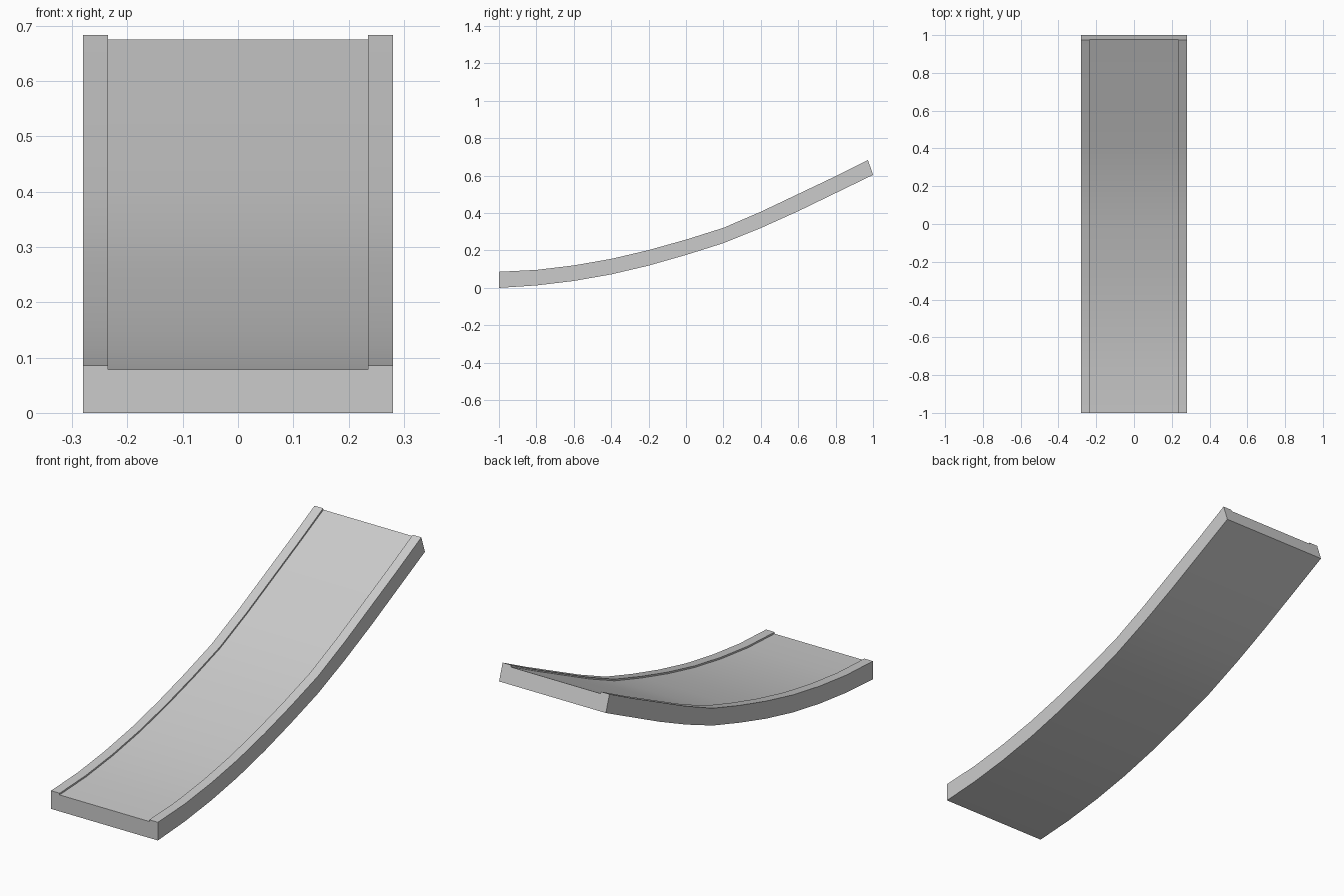
import bpy, bmesh

if "Cube" in bpy.data.objects:
    bpy.data.objects.remove(bpy.data.objects["Cube"])

# Side profile stations: (y, z) along the underside and along the rim top
bottom = [(-1, 0), (-.8, .013), (-.6, .037), (-.4, .072), (-.2, .119), (0, .176),
          (.2, .239), (.4, .32), (.6, .41), (.8, .507), (1, .604)]
top = [(-1, .086), (-.8, .096), (-.6, .12), (-.4, .155), (-.2, .202), (0, .258),
       (.2, .321), (.4, .407), (.6, .502), (.8, .597), (.973, .683)]
HALF, INNER, STEP = .28, .235, .008

# Channel-shaped cross-section swept along the curve
bm = bmesh.new()
rings = []
for (yb, zb), (yt, zt) in zip(bottom, top):
    t = STEP / (zt - zb)
    yf = yt + (yb - yt) * t
    zf = zt - STEP
    section = [(-HALF, yb, zb), (HALF, yb, zb), (HALF, yt, zt), (INNER, yt, zt),
               (INNER, yf, zf), (-INNER, yf, zf), (-INNER, yt, zt), (-HALF, yt, zt)]
    rings.append([bm.verts.new(p) for p in section])
for a, b in zip(rings, rings[1:]):
    for i in range(8):
        j = (i + 1) % 8
        bm.faces.new((a[i], a[j], b[j], b[i]))

# End caps
bm.faces.new(rings[0])
bm.faces.new(rings[-1])
bmesh.ops.recalc_face_normals(bm, faces=bm.faces)

mesh = bpy.data.meshes.new("curved_ramp")
bm.to_mesh(mesh)
bm.free()
ramp = bpy.data.objects.new("curved_ramp", mesh)
bpy.context.collection.objects.link(ramp)

# Smooth along the curve, sharp at the rims
bpy.context.view_layer.objects.active = ramp
ramp.select_set(True)
bpy.ops.object.shade_smooth_by_angle()
